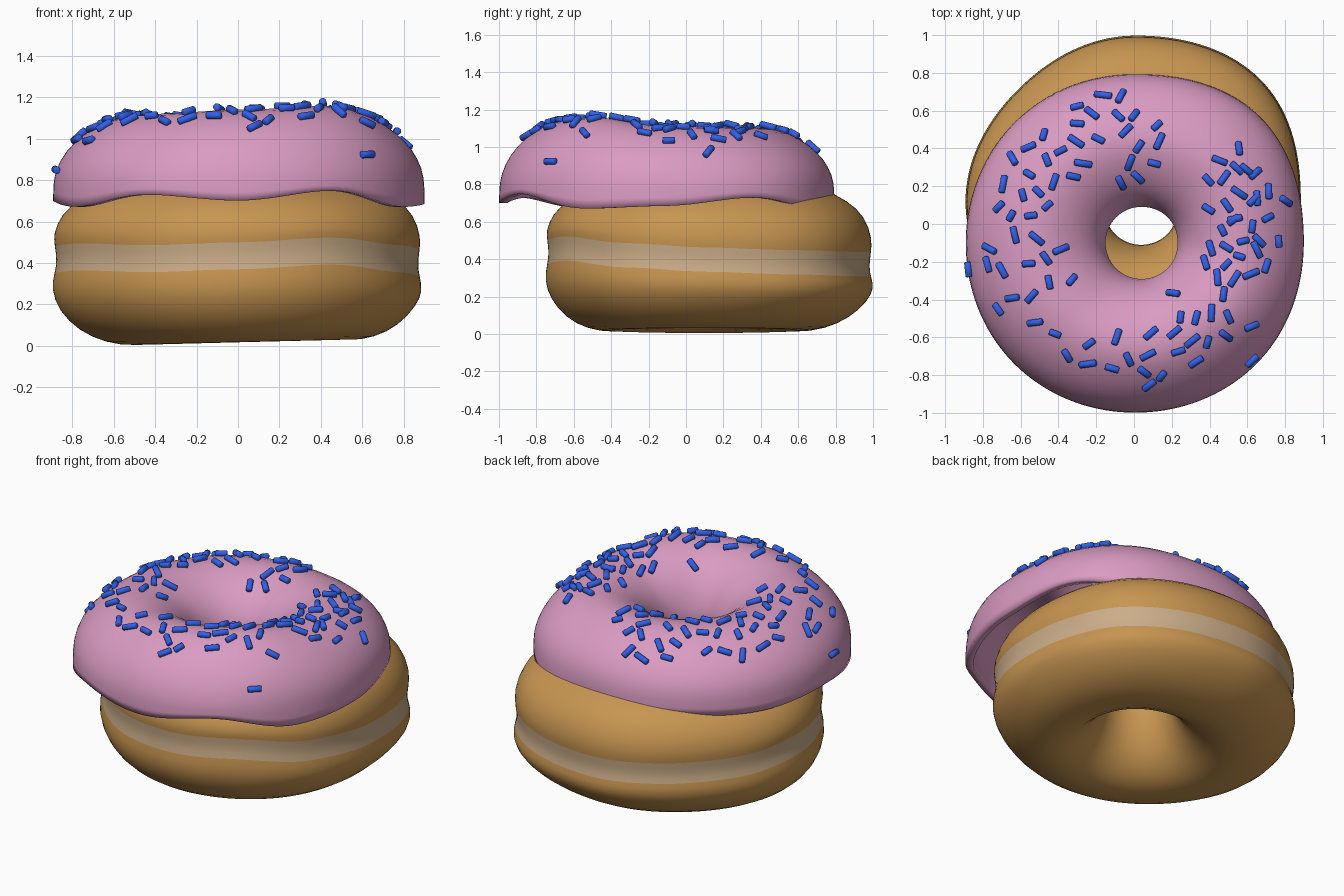
import bpy, bmesh, math, random
from mathutils import Vector, Matrix
from mathutils.bvhtree import BVHTree

if "Cube" in bpy.data.objects:
    bpy.data.objects.remove(bpy.data.objects["Cube"], do_unlink=True)
random.seed(7)
SEG = 72


def material(name, rgb):
    m = bpy.data.materials.new(name)
    m.use_nodes = True
    col = (*rgb, 1)
    m.diffuse_color = col
    m.node_tree.nodes["Principled BSDF"].inputs["Base Color"].default_value = col
    return m


dough_brown = material("dough brown", (0.57, 0.30, 0.082))
cream = material("pale band", (0.60, 0.42, 0.25))
pink = material("icing pink", (0.70, 0.33, 0.54))
blue = material("sprinkle blue", (0.038, 0.14, 0.95))


def around(values, a):
    """Smooth periodic interpolation of evenly spaced values around a circle."""
    n = len(values)
    t = (a / math.tau) % 1 * n
    i, f = int(t) % n, t % 1
    f = f * f * (3 - 2 * f)
    return values[i] * (1 - f) + values[(i + 1) % n] * f


def ring_mesh(rows, shape, closed, band=()):
    """Sweep a profile round the z axis; shape(a, r, z, i) gives each point."""
    bm = bmesh.new()
    grid = [[bm.verts.new(shape(math.tau * k / SEG, r, z, i)) for i, (r, z) in enumerate(rows)]
            for k in range(SEG)]
    n = len(rows)
    for k in range(SEG):
        g, h = grid[k], grid[(k + 1) % SEG]
        for i in range(n if closed else n - 1):
            j = (i + 1) % n
            f = bm.faces.new((g[i], g[j], h[j], h[i]))
            f.smooth = True
            f.material_index = 1 if i in band else 0
    bmesh.ops.recalc_face_normals(bm, faces=bm.faces)
    return bm


def add_object(name, bm, mats):
    me = bpy.data.meshes.new(name)
    bm.to_mesh(me)
    bm.free()
    ob = bpy.data.objects.new(name, me)
    bpy.context.collection.objects.link(ob)
    for m in mats:
        me.materials.append(m)
    return ob


def add_subsurf(ob):
    mod = ob.modifiers.new("smooth", 'SUBSURF')
    mod.levels = mod.render_levels = 1


def shade_by_angle(ob, degrees):
    bpy.ops.object.select_all(action='DESELECT')
    bpy.context.view_layer.objects.active = ob
    ob.select_set(True)
    bpy.ops.object.shade_smooth_by_angle(angle=math.radians(degrees))
    ob.select_set(False)


# Dough ring: flattened torus pinched at the waist by a pale wavy band
dough_rows = [(0.50, 0.008), (0.64, 0.028), (0.76, 0.085), (0.85, 0.18), (0.885, 0.27),
              (0.868, 0.345), (0.858, 0.40), (0.868, 0.475), (0.875, 0.53), (0.84, 0.635),
              (0.75, 0.715), (0.63, 0.775), (0.50, 0.80), (0.37, 0.76), (0.26, 0.67),
              (0.20, 0.54), (0.185, 0.42), (0.20, 0.29), (0.26, 0.16), (0.37, 0.05)]
band_mid = [0.395, 0.38, 0.37, 0.365, 0.375, 0.385, 0.415, 0.43, 0.42, 0.435, 0.46, 0.42]
dough_outline = [0.99, 1.055, 1.008, 0.972, 1.008, 0.98, 0.998, 1.012]


def dough_shape(a, r, z, i):
    if 3 <= i <= 9:                       # waist follows the wavy band
        w = {3: 0.2, 4: 0.6, 8: 0.6, 9: 0.2}.get(i, 1)
        z += (around(band_mid, a) - 0.405) * w
    if z < 0.2:                           # base sags on one side
        z -= 0.013 * math.cos(a - math.pi)
    k = 1 + (around(dough_outline, a) - 1) * min(1, r / 0.85)
    inner = 1 - r
    return (r * k * math.cos(a) * 1.015 - 0.003 + 0.05 * inner,
            r * k * math.sin(a) * 0.995 + 0.127 - 0.06 * inner, z)


dough = add_object("dough_ring", ring_mesh(dough_rows, dough_shape, True, (5, 6)),
                   (dough_brown, cream))
add_subsurf(dough)

# Icing: hollow cap with a wavy lower rim, slid forward on the dough
icing_rows = [(0.215, 0.68), (0.185, 0.76), (0.19, 0.85), (0.235, 0.96), (0.32, 1.05),
              (0.43, 1.11), (0.54, 1.133), (0.65, 1.105), (0.755, 1.035), (0.835, 0.95),
              (0.88, 0.855), (0.891, 0.78), (0.891, 0.70)]
rim = [0.685, 0.73, 0.66, 0.68, 0.69, 0.68, 0.70, 0.67, 0.73, 0.70, 0.75, 0.67]
crown = [-0.015, -0.02, -0.03, -0.025, -0.02, -0.005, 0.015, 0.033]
icing_outline = [0.992, 1.045, 0.992, 1.002, 0.995, 1.005, 0.998, 1.008]


def icing_shape(a, r, z, i):
    if i == len(icing_rows) - 1:
        z = around(rim, a)
    elif i == len(icing_rows) - 2:
        z += 0.4 * (around(rim, a) - 0.70)
    z += around(crown, a) * max(0, min(1, (z - 0.8) / 0.3))
    k = 1 + (around(icing_outline, a) - 1) * min(1, r / 0.85)
    return (r * k * math.cos(a) * 1.012 + 0.05 * (1 - r),
            r * k * math.sin(a) * 1.012 - 0.10, z)


icing_bm = ring_mesh(icing_rows, icing_shape, False)
# Outward normals, so the shell thickens inwards
if sum(f.normal.z for f in icing_bm.faces) < 0:
    bmesh.ops.reverse_faces(icing_bm, faces=icing_bm.faces)
icing_tree = BVHTree.FromBMesh(icing_bm)
icing = add_object("icing", icing_bm, (pink,))
add_subsurf(icing)
shell = icing.modifiers.new("shell", 'SOLIDIFY')
shell.thickness, shell.offset = 0.045, -1
shade_by_angle(icing, 50)

# Sprinkles: short rods lying on the icing
sprinkle_bm = bmesh.new()


def add_sprinkle(x, y, turn, length):
    hit, n, _, _ = icing_tree.ray_cast(Vector((x, y, 3)), Vector((0, 0, -1)))
    if hit is None:
        return
    d = Vector((math.cos(turn), math.sin(turn), 0))
    d = (d - n * d.dot(n)).normalized()
    rot = Matrix((d.cross(n), n, d)).transposed().to_4x4()
    made = bmesh.ops.create_cone(sprinkle_bm, cap_ends=True, segments=12, radius1=0.018,
                                 radius2=0.018, depth=length,
                                 matrix=Matrix.Translation(hit + n * 0.008) @ rot)
    ends = {e for v in made["verts"] for e in v.link_edges
            if any(len(f.verts) > 4 for f in e.link_faces)}
    bmesh.ops.bevel(sprinkle_bm, geom=list(ends), offset=0.004, segments=1, affect='EDGES')


# Scatter by sector: start angle, end angle, count, inner and outer radius
sectors = [(0, 25, 13, 0.42, 0.78), (25, 48, 8, 0.50, 0.75), (75, 95, 7, 0.42, 0.70),
           (95, 116, 7, 0.55, 0.80), (116, 150, 10, 0.46, 0.78), (150, 180, 9, 0.47, 0.76),
           (180, 215, 11, 0.38, 0.82), (215, 250, 5, 0.58, 0.72), (250, 275, 4, 0.50, 0.73),
           (275, 330, 13, 0.45, 0.72), (330, 345, 4, 0.38, 0.58), (345, 360, 7, 0.38, 0.76)]
placed = []
for a0, a1, count, r0, r1 in sectors:
    for _ in range(count):
        for _ in range(80):
            a = math.radians(random.uniform(a0, a1))
            r = random.uniform(r0, r1)
            x, y = r * math.cos(a), -0.10 + r * math.sin(a)
            if all(math.hypot(x - p, y - q) > 0.08 for p, q in placed):
                break
        placed.append((x, y))
        add_sprinkle(x, y, random.uniform(0, math.pi), random.uniform(0.06, 0.095))
# A few strays by the hole and down the outer edge
for x, y, deg in [(-0.07, 0.22, 115), (0.02, 0.25, 130), (0.21, -0.37, 150), (0.62, -0.72, 45),
                  (0.62, -0.54, 10), (-0.87, -0.24, 75), (0.08, -0.85, 50), (0.80, 0.12, 165)]:
    add_sprinkle(x, y, math.radians(deg), 0.08)

sprinkles = add_object("sprinkles", sprinkle_bm, (blue,))
shade_by_angle(sprinkles, 50)
